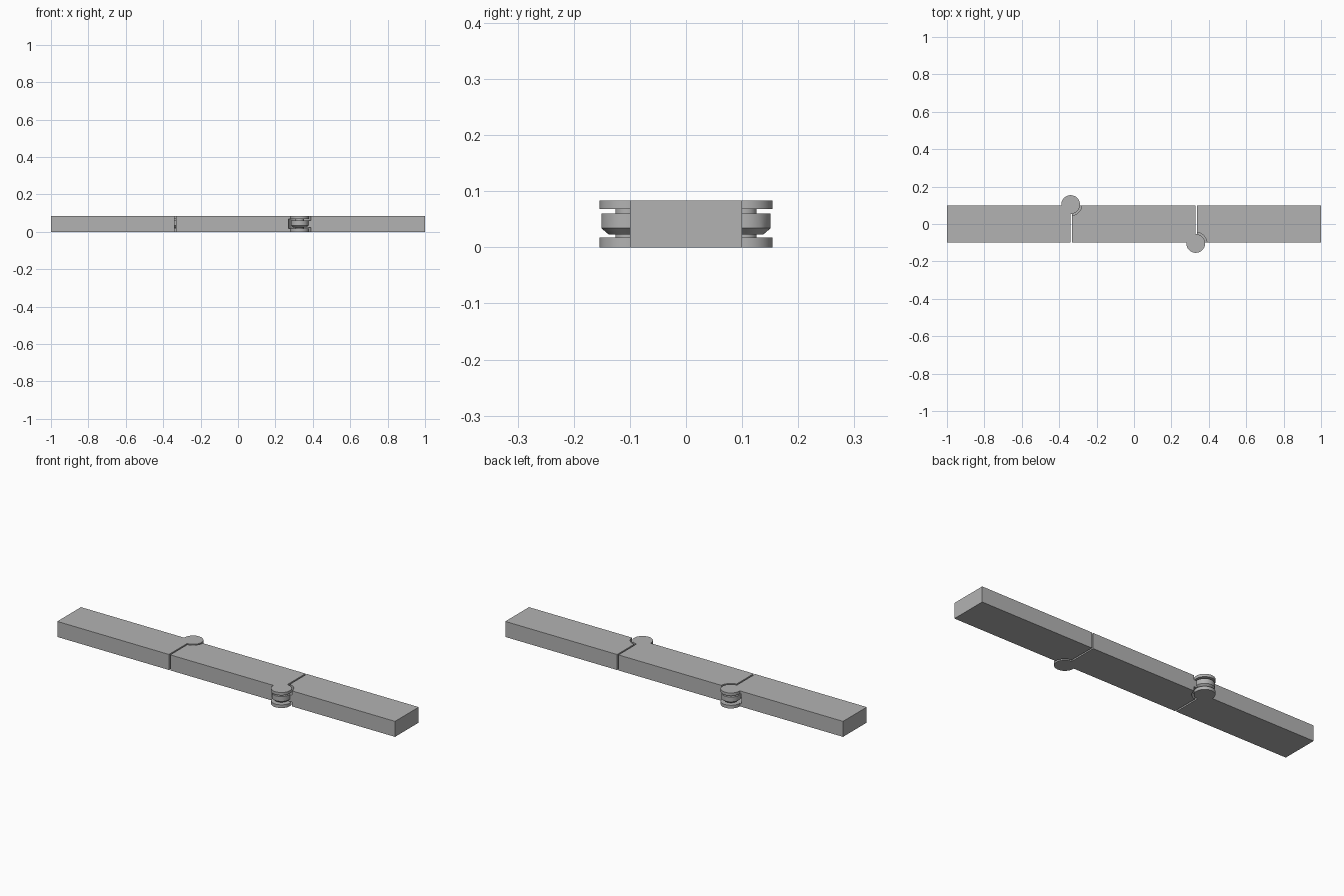
import bpy
import bmesh
from mathutils import Matrix, Vector

cube = bpy.data.objects.get("Cube")
if cube:
    bpy.data.objects.remove(cube, do_unlink=True)

GREY = 0.45
mat = bpy.data.materials.new("plain grey")
mat.use_nodes = True
mat.diffuse_color = (GREY, GREY, GREY, 1)
mat.node_tree.nodes["Principled BSDF"].inputs["Base Color"].default_value = (GREY, GREY, GREY, 1)

HEIGHT = 0.083
HALF = 0.1             # half width of the bars
EAR = 0.05             # hinge disc radius
CLEAR = 0.06           # clearance radius around a hinge
LOW, HIGH = 0.017, 0.068        # inner faces of the two ears
K_LOW, K_HIGH = 0.023, 0.06     # knuckle bottom and top
GAP = 0.008
HINGES = [(-0.339, 0.104), (0.33, -0.104)]


def finish(name, bm):
    mesh = bpy.data.meshes.new(name)
    bm.to_mesh(mesh)
    bm.free()
    mesh.materials.append(mat)
    obj = bpy.data.objects.new(name, mesh)
    bpy.context.collection.objects.link(obj)
    return obj


def bar(name, x0, x1):
    bm = bmesh.new()
    size = Vector((x1 - x0, 2 * HALF, HEIGHT))
    place = Matrix.Translation(((x0 + x1) / 2, 0, HEIGHT / 2)) @ Matrix.Diagonal(size).to_4x4()
    bmesh.ops.create_cube(bm, size=1, matrix=place)
    return finish(name, bm)


def disc(centre, z0, z1, r0, r1=None):
    bm = bmesh.new()
    place = Matrix.Translation((*centre, (z0 + z1) / 2))
    bmesh.ops.create_cone(bm, cap_ends=True, segments=64, radius1=r0,
                          radius2=r1 or r0, depth=z1 - z0, matrix=place)
    return finish("hinge_tool", bm)


def combine(obj, tool, operation):
    mod = obj.modifiers.new(operation.lower(), "BOOLEAN")
    mod.operation = operation
    mod.solver = "EXACT"
    mod.object = tool
    bpy.context.view_layer.objects.active = obj
    bpy.ops.object.modifier_apply(modifier=mod.name)
    bpy.data.objects.remove(tool, do_unlink=True)


# Three bar segments
first, second = HINGES[0][0], HINGES[1][0]
segments = [
    bar("right_segment", -1, first),
    bar("middle_segment", first + GAP, second),
    bar("left_segment", second + GAP, 1),
]

for i, centre in enumerate(HINGES):
    fork, tongue = segments[i], segments[i + 1]

    # Fork side: slot for the knuckle, then two ears joined by a pin
    combine(fork, disc(centre, LOW, HIGH, CLEAR), "DIFFERENCE")
    combine(fork, disc(centre, 0, LOW, EAR), "UNION")
    combine(fork, disc(centre, HIGH, HEIGHT, EAR), "UNION")
    pin = disc(centre, LOW, HIGH, 0.022)
    pin.name = ("back_pin", "front_pin")[i]

    # Tongue side: room for the ears, then the chamfered knuckle
    combine(tongue, disc(centre, -0.01, K_LOW, CLEAR), "DIFFERENCE")
    combine(tongue, disc(centre, K_HIGH, HEIGHT + 0.01, CLEAR), "DIFFERENCE")
    knuckle = disc(centre, 0.034, K_HIGH, 0.047)
    combine(knuckle, disc(centre, K_LOW, 0.034, 0.034, 0.047), "UNION")
    combine(tongue, knuckle, "UNION")

# Smooth round walls, sharp edges
bpy.ops.object.select_all(action="DESELECT")
for obj in bpy.context.collection.objects:
    if obj.type == "MESH" and obj.data.materials and obj.data.materials[0] == mat:
        obj.select_set(True)
        bpy.context.view_layer.objects.active = obj
bpy.ops.object.shade_smooth_by_angle()
